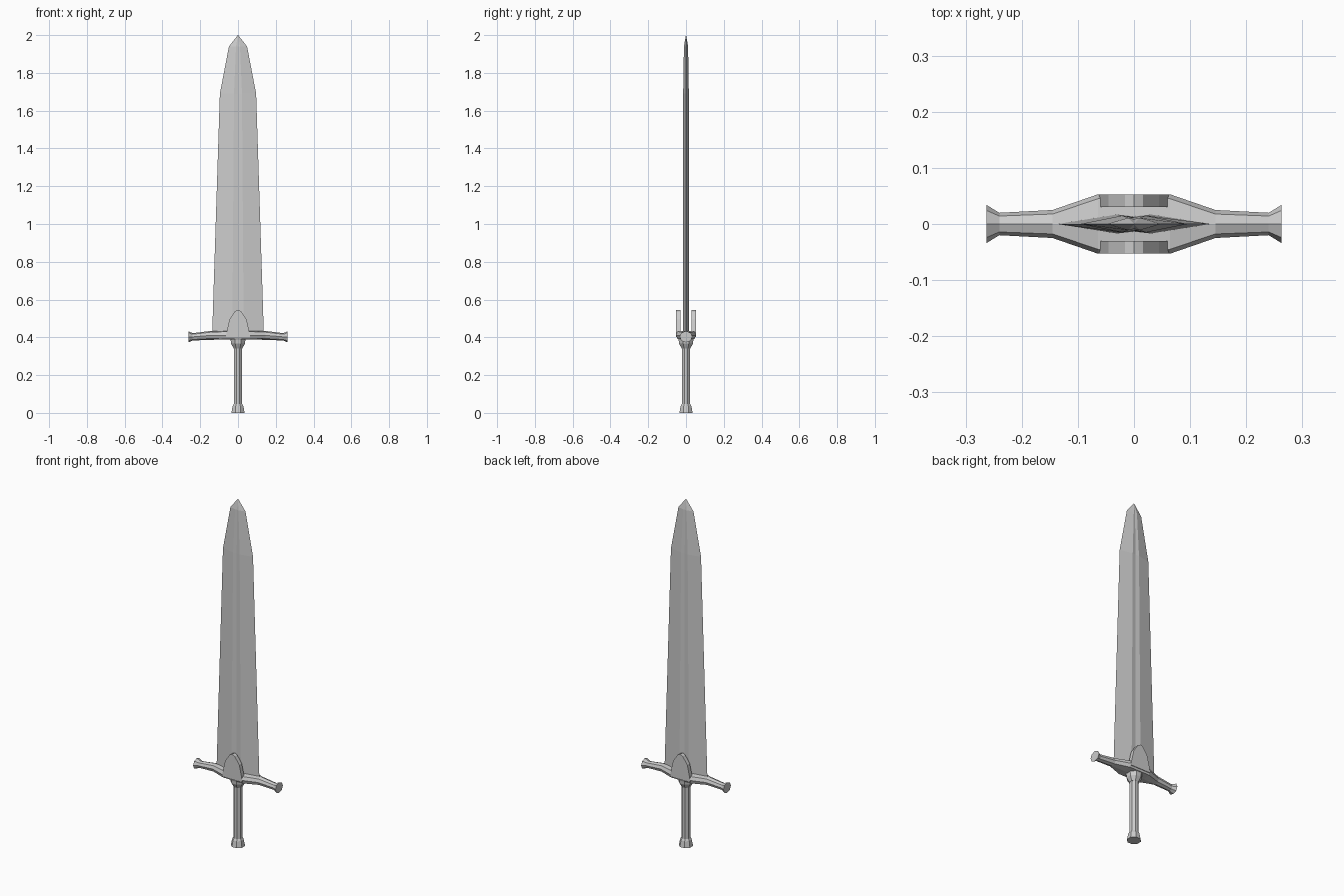
import bpy, bmesh
from math import cos, sin, pi

if "Cube" in bpy.data.objects:
    bpy.data.objects.remove(bpy.data.objects["Cube"])


def make_object(name, bm):
    bmesh.ops.recalc_face_normals(bm, faces=bm.faces)
    mesh = bpy.data.meshes.new(name)
    bm.to_mesh(mesh)
    bm.free()
    obj = bpy.data.objects.new(name, mesh)
    bpy.context.collection.objects.link(obj)
    return obj


def loft(name, rings):
    """Join equal rings of points with quads and cap both ends."""
    bm = bmesh.new()
    rows = [[bm.verts.new(p) for p in ring] for ring in rings]
    n = len(rows[0])
    for a, b in zip(rows, rows[1:]):
        for i in range(n):
            j = (i + 1) % n
            bm.faces.new((a[i], a[j], b[j], b[i]))
    bm.faces.new(rows[0])
    bm.faces.new(rows[-1])
    return make_object(name, bm)


def turned(name, profile, sides=8):
    """Faceted round part from (radius, z) pairs."""
    rings = []
    for r, z in profile:
        angles = [2 * pi * (i + 0.5) / sides for i in range(sides)]
        rings.append([(r * cos(a), r * sin(a), z) for a in angles])
    return loft(name, rings)


# Blade: ridged section with a shallow central groove, tapering to a point
def blade_ring(w, t, z):
    half = [(w, 0), (w * 0.22, t), (0, t * 0.8), (-w * 0.22, t)]
    return [(x, y, z) for x, y in half] + [(-x, -y, z) for x, y in half]

loft("blade", [blade_ring(*s) for s in (
    (0.137, 0.017, 0.41), (0.096, 0.015, 1.69),
    (0.048, 0.011, 1.94), (0.0008, 0.0005, 2.0))])


# Crossguard: eight-sided sections along x (x, half depth, bottom, top, fullness)
half_guard = [(0.263, 0.034, 0.373, 0.433, 0.71), (0.240, 0.020, 0.383, 0.422, 0.71),
              (0.145, 0.025, 0.387, 0.434, 0.71), (0.064, 0.053, 0.388, 0.434, 0.85)]

def guard_ring(x, hy, z0, z1, k):
    zc, hz = (z0 + z1) / 2, (z1 - z0) / 2
    unit = [(1, 0), (k, k), (0, 1), (-k, k), (-1, 0), (-k, -k), (0, -1), (k, -k)]
    return [(x, hy * u, zc + hz * v) for u, v in unit]

sections = half_guard + [(-s[0],) + s[1:] for s in reversed(half_guard)]
loft("crossguard", [guard_ring(*s) for s in sections])

# Pointed langets on both faces of the blade
right = [(0.064, 0.402), (0.060, 0.430), (0.045, 0.495), (0.016, 0.538)]
outline = right + [(0, 0.545)] + [(-x, z) for x, z in reversed(right)]
for label, side in (("front", -1), ("back", 1)):
    loft(label + "_langet", [[(x, side * y, z) for x, z in outline] for y in (0.030, 0.053)])

# Collar, grip and flared pommel
turned("collar", [(0.025, 0.342), (0.040, 0.367), (0.042, 0.385), (0.048, 0.400)])
turned("grip", [(0.024, 0.03), (0.024, 0.35)])
turned("pommel", [(0.038, 0.0), (0.031, 0.036), (0.025, 0.046)])
